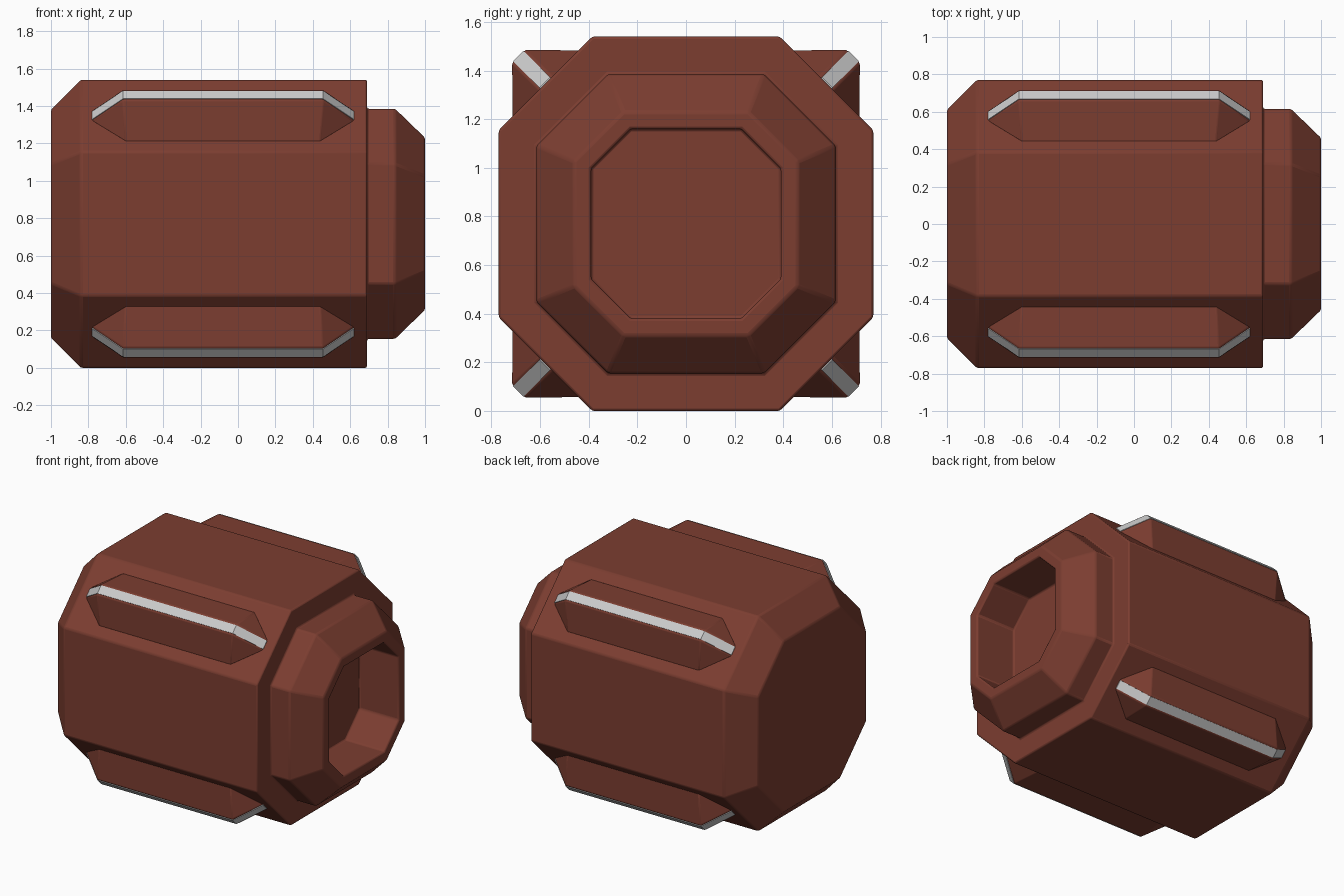
import bpy, bmesh, math
from mathutils import Vector, Matrix

if "Cube" in bpy.data.objects:
    bpy.data.objects.remove(bpy.data.objects["Cube"])

CZ = 0.77                      # height of the long axis
FACE = 1.155 / math.sqrt(2)    # distance from axis to the diagonal faces

brown = bpy.data.materials.new("red_brown")
brown.diffuse_color = (0.2, 0.047, 0.03, 1)
brown.use_nodes = True
brown.node_tree.nodes["Principled BSDF"].inputs["Base Color"].default_value = brown.diffuse_color


def finish(bm, name, mat=None, bevel=0.0):
    bmesh.ops.recalc_face_normals(bm, faces=bm.faces)
    me = bpy.data.meshes.new(name)
    bm.to_mesh(me)
    bm.free()
    ob = bpy.data.objects.new(name, me)
    bpy.context.collection.objects.link(ob)
    if mat:
        me.materials.append(mat)
    if bevel:
        mod = ob.modifiers.new("soft_edges", 'BEVEL')
        mod.width = bevel
        mod.segments = 2
        mod.limit_method = 'ANGLE'
        mod.angle_limit = math.radians(25)
    bpy.ops.object.select_all(action='DESELECT')
    ob.select_set(True)
    bpy.context.view_layer.objects.active = ob
    bpy.ops.object.shade_smooth_by_angle(angle=math.radians(30))
    return ob


def octagon(x, h):
    # chamfered square of half size h, inset evenly from the body outline
    f = 0.4142 * h + 0.066
    pts = [(h, -f), (h, f), (f, h), (-f, h), (-h, f), (-h, -f), (-f, -h), (f, -h)]
    return [Vector((x, y, z + CZ)) for y, z in pts]


# Canister: chamfered body, stepped neck and octagonal recess
profile = [(-1, 0.61), (-0.84, 0.77), (0.69, 0.77), (0.69, 0.615),
           (0.84, 0.615), (1, 0.46), (1, 0.39), (0.69, 0.39)]
bm = bmesh.new()
rings = [[bm.verts.new(p) for p in octagon(x, h)] for x, h in profile]
for a, b in zip(rings, rings[1:]):
    for i in range(8):
        j = (i + 1) % 8
        bm.faces.new((a[i], a[j], b[j], b[i]))
bm.faces.new(rings[0])
bm.faces.new(rings[-1])
finish(bm, "canister_body", brown, 0.01)

# Four ribs on the diagonal faces, each with a pale strip along its ridge
TOP = 0.972
for k, label in enumerate(("back_upper", "front_upper", "front_lower", "back_lower")):
    place = (Matrix.Translation((-0.08, 0, CZ))
             @ Matrix.Rotation(math.radians(-45 + 90 * k), 4, 'X'))

    bm = bmesh.new()
    for x, t, d in ((0.70, 0.039, FACE - 0.003), (0.52, 0.194, FACE - 0.003),
                    (0.535, 0.039, TOP)):
        for sx in (-1, 1):
            for st in (-1, 1):
                bm.verts.new(place @ Vector((sx * x, st * t, d)))
    bmesh.ops.convex_hull(bm, input=bm.verts)
    bmesh.ops.dissolve_limit(bm, angle_limit=0.02, verts=bm.verts, edges=bm.edges)
    finish(bm, "rib_" + label, brown, 0.006)

    bm = bmesh.new()
    path = [(-0.70, FACE), (-0.535, TOP), (0.535, TOP), (0.70, FACE)]
    outline = [(x, d + 0.004) for x, d in path] + [(x, d - 0.004) for x, d in reversed(path)]
    left, right = [[bm.verts.new(place @ Vector((x, t, d))) for x, d in outline]
                   for t in (-0.03, 0.03)]
    for i in range(8):
        j = (i + 1) % 8
        bm.faces.new((left[i], left[j], right[j], right[i]))
    for side in (left, right):
        for i in range(3):
            bm.faces.new((side[i], side[i + 1], side[6 - i], side[7 - i]))
    finish(bm, "strip_" + label)
